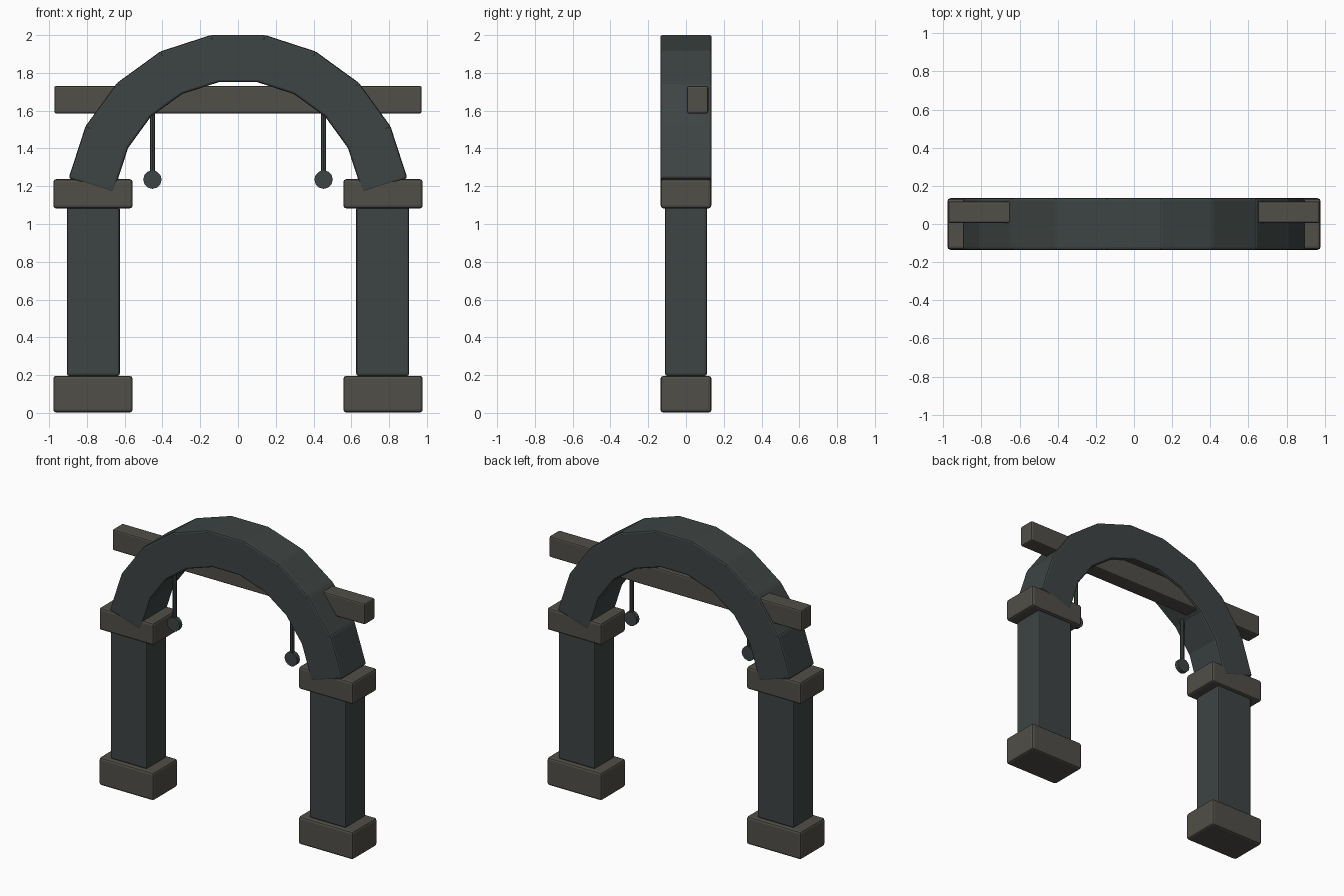
import bpy
from math import radians, sin, cos

if "Cube" in bpy.data.objects:
    bpy.data.objects.remove(bpy.data.objects["Cube"])


def material(name, rgb):
    m = bpy.data.materials.new(name)
    m.diffuse_color = (*rgb, 1)
    m.use_nodes = True
    m.node_tree.nodes["Principled BSDF"].inputs["Base Color"].default_value = m.diffuse_color
    return m


STONE = material("dark_stone", (0.047, 0.058, 0.056))
TRIM = material("warm_trim", (0.082, 0.077, 0.064))


def box(name, loc, size, mat, bevel=0.015, tilt=0.0):
    bpy.ops.mesh.primitive_cube_add(size=1, location=loc)
    ob = bpy.context.object
    ob.name = name
    ob.scale = size
    bpy.ops.object.transform_apply(location=False, rotation=False, scale=True)
    ob.rotation_euler.y = tilt
    ob.data.materials.append(mat)
    mod = ob.modifiers.new("bevel", "BEVEL")
    mod.width = bevel
    mod.segments = 2
    return ob


def cylinder(name, loc, radius, depth, sides, tilt=0.0):
    bpy.ops.mesh.primitive_cylinder_add(vertices=sides, radius=radius, depth=depth,
                                        location=loc, rotation=(tilt, 0, 0))
    ob = bpy.context.object
    ob.name = name
    ob.data.materials.append(STONE)


# Columns with plinth and capital, plus hanging pendants, on both sides
for side, s in (("left", -1), ("right", 1)):
    box(f"plinth_{side}", (s * 0.768, 0, 0.099), (0.42, 0.27, 0.194), TRIM)
    box(f"column_{side}", (s * 0.766, 0, 0.643), (0.28, 0.222, 0.895), STONE, 0.012)
    box(f"capital_{side}", (s * 0.768, 0, 1.16), (0.42, 0.268, 0.155), TRIM)
    cylinder(f"pendant_rod_{side}", (s * 0.453, -0.05, 1.44), 0.014, 0.36, 8)
    cylinder(f"pendant_disc_{side}", (s * 0.453, -0.05, 1.235), 0.049, 0.03, 12, radians(90))

# Arch of nine straight blocks, 18 degrees apart
MID_RADIUS, CENTRE_Z = 0.77, 1.106
for i in range(-4, 5):
    a = radians(18 * i)
    box(f"arch_block_{i + 5}", (MID_RADIUS * sin(a), 0, CENTRE_Z + MID_RADIUS * cos(a)),
        (0.296, 0.272, 0.25), STONE, 0.012, a)

# Cross beam set into the back of the arch
box("cross_beam", (0, 0.062, 1.658), (1.945, 0.112, 0.146), TRIM, 0.01)
